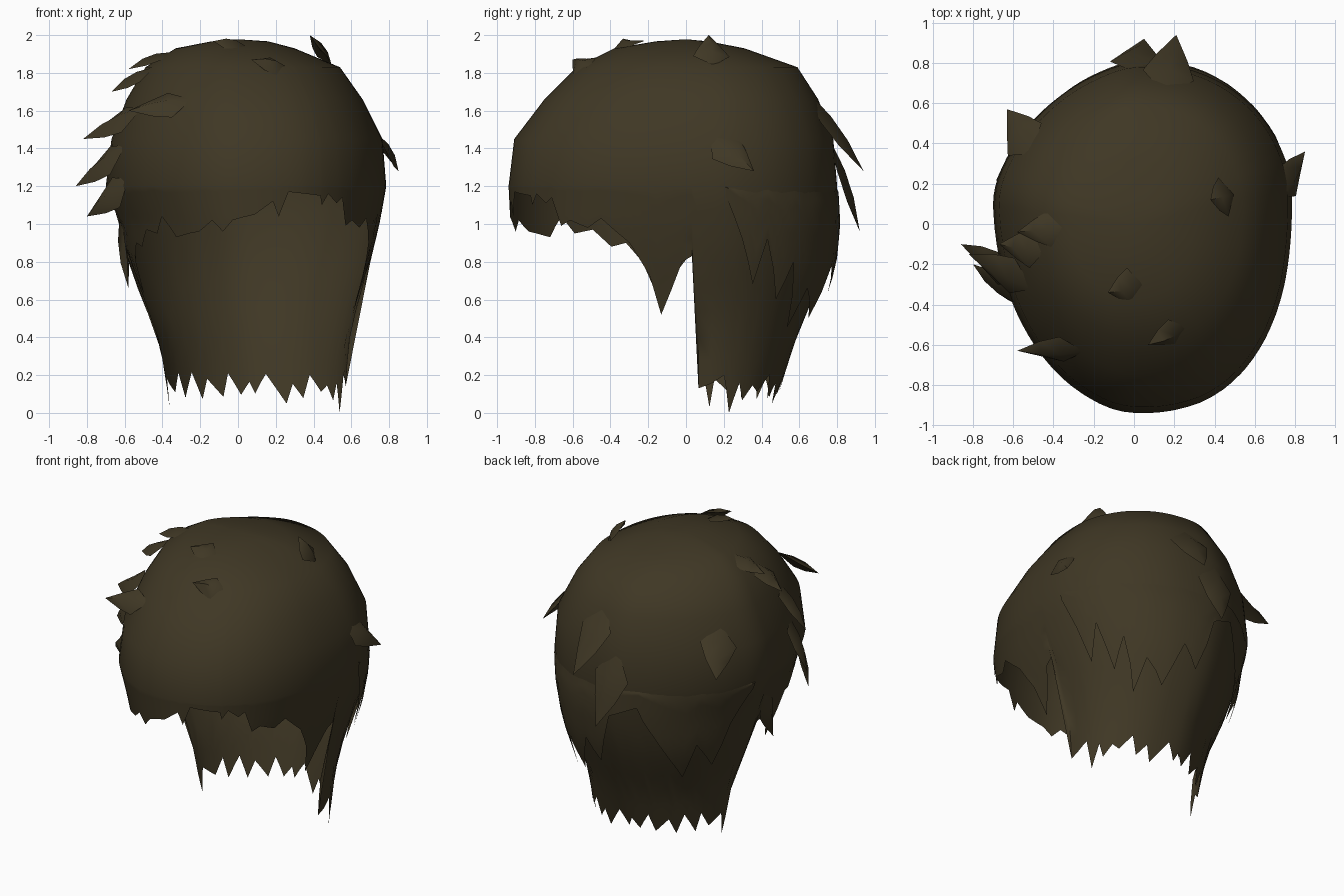
import bpy, bmesh, math, random
from mathutils import Vector

if "Cube" in bpy.data.objects:
    bpy.data.objects.remove(bpy.data.objects["Cube"])

random.seed(4)
hair = bpy.data.materials.new("dark brown hair")
hair.diffuse_color = (0.050, 0.0385, 0.018, 1)
hair.use_nodes = True
hair.node_tree.nodes["Principled BSDF"].inputs["Base Color"].default_value = hair.diffuse_color

# Head-shaped cross-sections: z, left x, right x, front y, back y
LEVELS = [
    (1.978, 0, 0, 0, 0), (1.967, -.14, .16, -.16, .12), (1.93, -.33, .30, -.38, .31),
    (1.83, -.49, .54, -.58, .59), (1.66, -.59, .66, -.75, .70), (1.45, -.67, .765, -.91, .78),
    (1.2, -.70, .785, -.94, .80), (1.0, -.625, .75, -.93, .785), (.8, -.58, .70, -.90, .74),
    (.6, -.51, .635, -.88, .67), (.4, -.42, .59, -.85, .585), (.2, -.385, .57, -.85, .52),
    (0, -.36, .565, -.85, .46)]


def level_of(z):
    """Row position of a height in the level table."""
    for i in range(len(LEVELS) - 1):
        a, b = LEVELS[i][0], LEVELS[i + 1][0]
        if z >= b:
            return i + max(0, (a - z) / (a - b))
    return len(LEVELS) - 1


def surf(deg, s, out=0.0):
    """Point on the head form: 0 deg = front, 90 = right, 180 = back."""
    i = min(int(s), len(LEVELS) - 2)
    f = s - i
    z, xl, xr, yf, yb = [p + (q - p) * f for p, q in zip(LEVELS[i], LEVELS[i + 1])]
    u, v = math.sin(math.radians(deg)), -math.cos(math.radians(deg))
    # right side fuller than left, front fuller than back
    n = 2.0 + .18 * min(1, max(-1, u * 3)) - .12 * min(1, max(-1, v * 3))
    cx, cy = (xl + xr) / 2, 0.1 * min(1, s / 4)
    rx = (xr - xl) / 2 + out
    ry = (cy - yf if v < 0 else yb - cy) + out
    x = cx + math.copysign(abs(u) ** (2 / n), u) * rx
    y = cy + math.copysign(abs(v) ** (2 / n), v) * ry
    return Vector((x, y, z))


def finish(name, bm, angle=50):
    bmesh.ops.remove_doubles(bm, verts=bm.verts, dist=0.0005)
    bmesh.ops.recalc_face_normals(bm, faces=bm.faces)
    me = bpy.data.meshes.new(name)
    bm.to_mesh(me)
    bm.free()
    ob = bpy.data.objects.new(name, me)
    bpy.context.collection.objects.link(ob)
    me.materials.append(hair)
    bpy.ops.object.select_all(action='DESELECT')
    ob.select_set(True)
    bpy.context.view_layer.objects.active = ob
    bpy.ops.object.shade_smooth_by_angle(angle=math.radians(angle))


def sheet(name, hem, top, closed, flare=0.0, rows=8):
    """Hair sheet: whole rows from the top level to z 1.2, then down to a jagged (deg, z) hem."""
    cols = []
    pairs = list(zip(hem, hem[1:]))
    if closed:
        pairs.append((hem[-1], (hem[0][0] + 360, hem[0][1])))
    for (a, za), (b, zb) in pairs:
        k = max(1, math.ceil((b - a) / 5))
        cols += [(a + (b - a) * j / k, za + (zb - za) * j / k) for j in range(k)]
    if not closed:
        cols.append(hem[-1])
    bm = bmesh.new()
    grid = []
    for deg, z in cols:
        end = level_of(z)
        steps = list(range(top, 6)) + [6 + (end - 6) * r / rows for r in range(rows + 1)]
        col = []
        for s in steps:
            p = surf(deg, s)
            if flare:   # loose locks stand off the nape, most at the back
                lift = min(1, max(0, (1.2 - p.z) / .5)) * max(0, -math.cos(math.radians(deg)))
                p = surf(deg, s, flare * lift + (.006 if s > 6 else -.01))
            col.append(bm.verts.new(p))
        grid.append(col)
    if closed:
        grid.append(grid[0])
    for c, d in zip(grid, grid[1:]):
        for r in range(len(c) - 1):
            bm.faces.new((c[r], c[r + 1], d[r + 1], d[r]))
    finish(name, bm)


# Main cap: swept fringe, sideburns and a long nape
fringe = [(-89, .33), (-87, .84), (-82, .84), (-78, .75), (-74, .63), (-70, .80), (-65, .90),
          (-60, .88), (-54, .97), (-47, .95), (-42, 1.04), (-36, .93), (-29, .95), (-24, .96),
          (-17, 1.02), (-12, .96), (-7, 1.02), (2, 1.05), (9, 1.12), (11, 1.04), (15, 1.17),
          (29, 1.15), (30, 1.10), (33, 1.16), (38, 1.11), (41, 1.14), (45, .99), (49, 1.02),
          (56, .98), (61, 1.03), (70, .90), (75.5, .73), (78.5, .52), (81.5, .65), (84.5, .80),
          (87, .83), (88.5, .13)]
nape = [(103, .20), (110, 0.0)]
a = 116
while a < 256:
    nape += [(a, random.uniform(.14, .22)), (a + random.uniform(4, 9), random.uniform(.03, .12))]
    a += random.uniform(11, 17)
nape += [(261, .18), (265, .03), (269, .14)]
sheet("hair_cap", fringe + nape, 0, True)

# Outer layer of long pointed locks hanging straight over the back
locks = [(98, 1.15), (106, .92), (113, .68), (118, .92), (127, .60), (133, .80), (140, .45),
         (146, .66), (152, .58), (157, .50), (166, .78), (174, .64), (184, 1.0), (200, 1.08),
         (208, .90), (216, .72), (224, .55), (230, .80), (240, .62), (248, .92), (258, 1.15)]
sheet("back_layer", locks, 5, False, .065)


def tuft(name, deg, z, tip, width, sink=.015):
    """Leaf-shaped lock rising out of the hair and flicking out to a tip."""
    root, tip = surf(deg, level_of(z), -sink), Vector(tip)
    d = tip - root
    out = (root - Vector((0, 0, 1.1))).normalized()
    side = d.cross(out).normalized()
    out = side.cross(d).normalized()
    bm = bmesh.new()
    start, end = bm.verts.new(root), bm.verts.new(tip)
    rings = []
    for t, w, lift in ((.35, 1, .015), (.65, .62, .015)):
        c = root + d * t + out * lift
        rings.append([bm.verts.new(c + side * (width * w * p) + out * q) for p, q in
                      ((-1, -.03), (0, .01), (1, -.03), (0, -.02))])
    for i in range(4):
        j = (i + 1) % 4
        bm.faces.new((start, rings[0][i], rings[0][j]))
        bm.faces.new((rings[0][i], rings[0][j], rings[1][j], rings[1][i]))
        bm.faces.new((rings[1][i], rings[1][j], end))
    finish(name, bm, 60)


# Flicked tufts: root azimuth, root height, tip, half width
TUFTS = [
    (98, 1.84, (.38, .12, 2.0), .10), (92, 1.48, (.85, .36, 1.28), .10),
    (25, 1.83, (.07, -.60, 1.87), .08), (10, 1.94, (-.13, -.34, 1.968), .10),
    (-28, 1.66, (-.58, -.63, 1.60), .09), (-80, 1.91, (-.58, -.04, 1.82), .09),
    (-70, 1.83, (-.67, -.10, 1.70), .10), (-60, 1.62, (-.82, -.15, 1.45), .11),
    (-66, 1.42, (-.86, -.10, 1.20), .11), (-60, 1.24, (-.80, -.20, 1.04), .10),
    (-118, 1.60, (-.63, .57, 1.33), .12), (186, 1.45, (.05, .92, .96), .13),
    (168, 1.70, (.21, .94, 1.28), .13), (-86, 1.05, (-.58, -.13, .66), .08)]
for i, t in enumerate(TUFTS):
    tuft("tuft_%02d" % (i + 1), *t)
